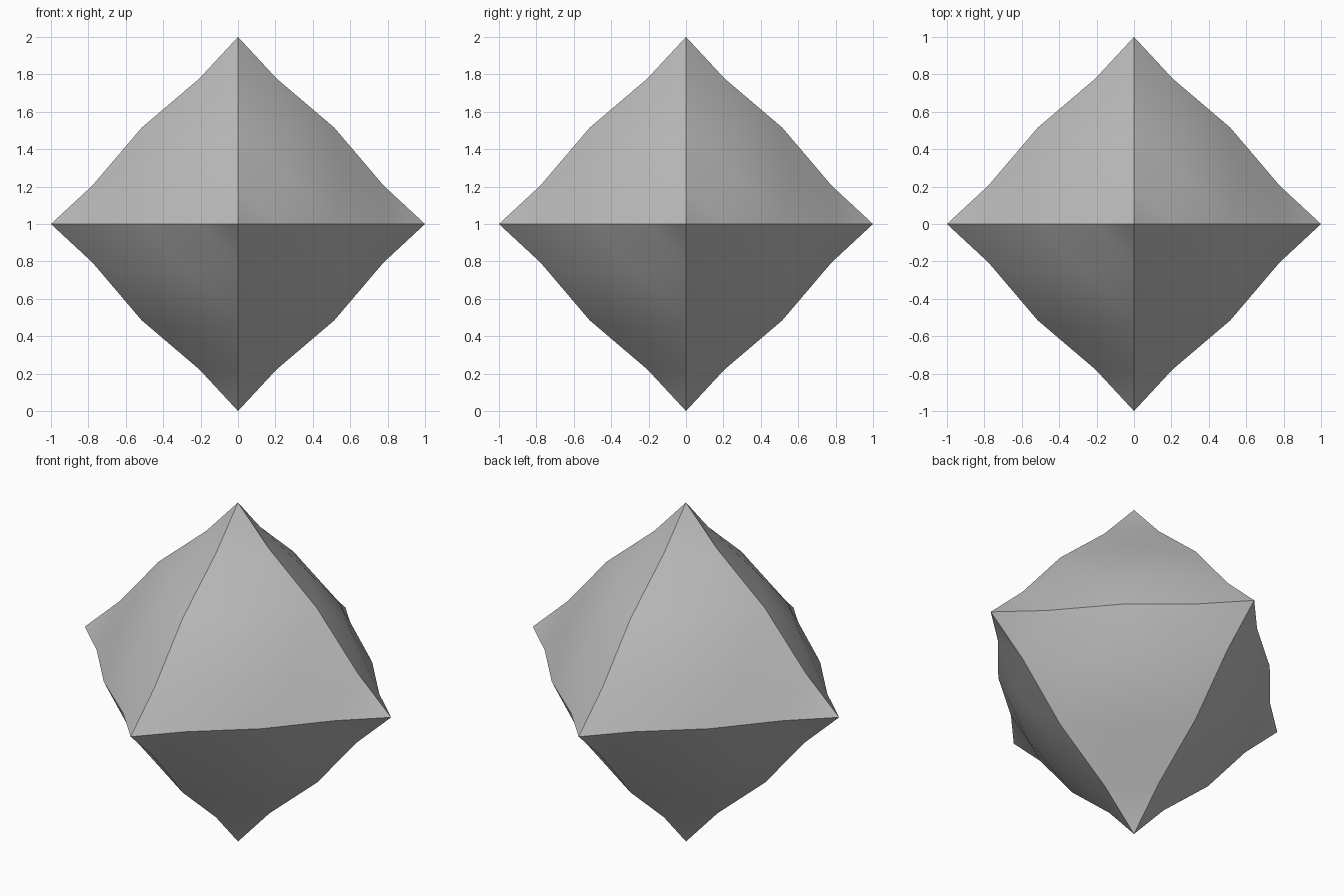
import bpy, bmesh, math

cube = bpy.data.objects.get("Cube")
if cube:
    bpy.data.objects.remove(cube, do_unlink=True)

N = 4                                   # segments along each ridge
RIDGE = [0.0, 0.206, 0.515, 0.778, 1.0]  # wavy spacing from tip to tip
BULGE = 0.056                           # how far the faces swell out


def point(i, j, signs):
    """Grid point on one swollen octant face."""
    k = N - i - j
    swell = BULGE if i and j and k else 0.0
    x, y, z = (RIDGE[n] + swell for n in (i, j, k))
    return (x * signs[0], y * signs[1], z * signs[2] + 1.0)


# Eight mirrored triangular faces, welded along the ridges
bm = bmesh.new()
for signs in [(x, y, z) for x in (-1, 1) for y in (-1, 1) for z in (-1, 1)]:
    grid = {(i, j): bm.verts.new(point(i, j, signs))
            for i in range(N + 1) for j in range(N + 1 - i)}
    for i in range(N):
        for j in range(N - i):
            bm.faces.new((grid[i, j], grid[i + 1, j], grid[i, j + 1]))
            if i + j < N - 1:
                bm.faces.new((grid[i + 1, j], grid[i + 1, j + 1], grid[i, j + 1]))
bmesh.ops.remove_doubles(bm, verts=bm.verts[:], dist=0.0005)
bmesh.ops.recalc_face_normals(bm, faces=bm.faces[:])

mesh = bpy.data.meshes.new("faceted_gem")
bm.to_mesh(mesh)
bm.free()
gem = bpy.data.objects.new("faceted_gem", mesh)
bpy.context.collection.objects.link(gem)

# Plain grey surface
grey = bpy.data.materials.new("plain_grey")
grey.use_nodes = True
grey.diffuse_color = (0.5, 0.5, 0.5, 1.0)
grey.node_tree.nodes["Principled BSDF"].inputs["Base Color"].default_value = (0.5, 0.5, 0.5, 1.0)
mesh.materials.append(grey)

# Smooth faces, sharp ridges
bpy.ops.object.select_all(action='DESELECT')
gem.select_set(True)
bpy.context.view_layer.objects.active = gem
bpy.ops.object.shade_smooth_by_angle(angle=math.radians(35))
